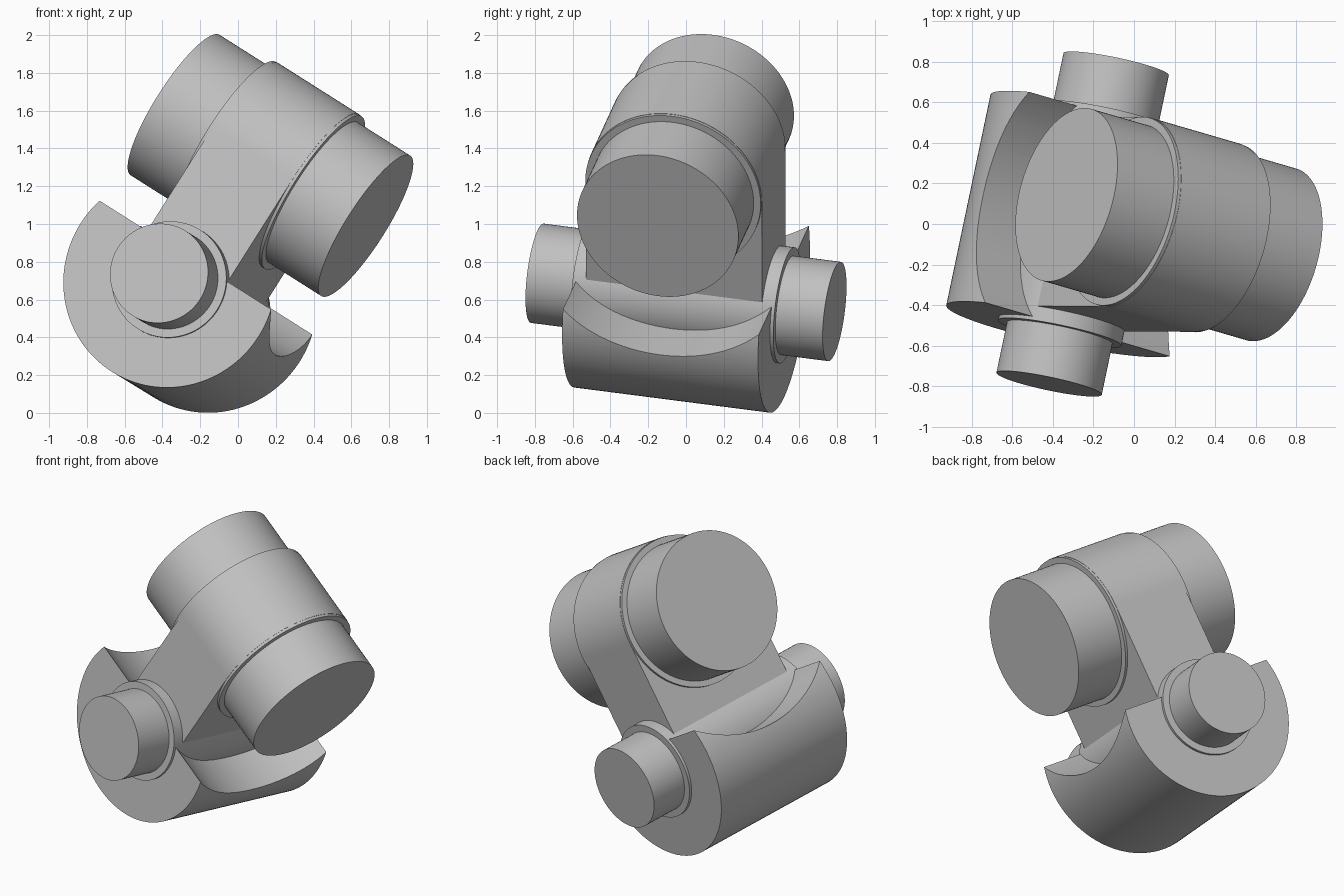
import bpy, bmesh, math
from mathutils import Matrix, Vector

old = bpy.data.objects.get("Cube")
if old:
    bpy.data.objects.remove(old, do_unlink=True)

# One plain grey for the whole part
grey = bpy.data.materials.new("plain_grey")
grey.use_nodes = True
colour = (0.53, 0.53, 0.53, 1)
grey.diffuse_color = colour
grey.node_tree.nodes["Principled BSDF"].inputs["Base Color"].default_value = colour

# Tilted frame: local X = cross barrel, local Y = hinge pin, local Z = arm
pin_axis = Vector((0.204, 0.972, -0.125)).normalized()
barrel_axis = Vector((0.821, -0.234, -0.520))
barrel_axis = (barrel_axis - pin_axis * barrel_axis.dot(pin_axis)).normalized()
arm_axis = barrel_axis.cross(pin_axis)
frame = Matrix((barrel_axis, pin_axis, arm_axis)).transposed().to_4x4()
frame.translation = (-0.253, 0, 0.638)

ARM = 0.795      # pin axis to barrel axis
SLEEVE = 0.48    # sleeve radius and arm half width
WALL = 0.26      # arm half thickness
SHELL = 0.534    # cradle half length


def finish(name, bm):
    bmesh.ops.recalc_face_normals(bm, faces=bm.faces[:])
    mesh = bpy.data.meshes.new(name)
    bm.to_mesh(mesh)
    bm.free()
    mesh.materials.append(grey)
    obj = bpy.data.objects.new(name, mesh)
    bpy.context.collection.objects.link(obj)
    obj.matrix_world = frame
    return obj


def smooth(obj):
    bpy.ops.object.select_all(action="DESELECT")
    obj.select_set(True)
    bpy.context.view_layer.objects.active = obj
    bpy.ops.object.shade_smooth_by_angle(angle=math.radians(30))


def cylinder(name, axis, radius, half, height=0.0):
    turn = Matrix.Rotation(math.pi / 2, 4, "Y" if axis == "X" else "X")
    bm = bmesh.new()
    bmesh.ops.create_cone(bm, cap_ends=True, segments=128, radius1=radius,
                          radius2=radius, depth=2 * half,
                          matrix=Matrix.Translation((0, 0, height)) @ turn)
    return finish(name, bm)


# Cradle: round bar scooped out by a large cylinder about the barrel axis
cradle = cylinder("cradle", "Y", 0.575, SHELL)
scoop = cylinder("scoop_cutter", "X", 0.8335, 1.0, ARM)
scoop.hide_render = True
cut = cradle.modifiers.new("scoop", "BOOLEAN")
cut.operation = "DIFFERENCE"
cut.solver = "EXACT"
cut.object = scoop
bpy.context.view_layer.objects.active = cradle
bpy.ops.object.modifier_apply(modifier=cut.name)
bpy.data.objects.remove(scoop, do_unlink=True)
smooth(cradle)

# Arm: straight sides with a round top that forms the sleeve
bm = bmesh.new()
outline = [(SLEEVE, -0.2)]
for i in range(65):
    t = math.pi * i / 64
    outline.append((SLEEVE * math.cos(t), ARM + SLEEVE * math.sin(t)))
outline.append((-SLEEVE, -0.2))
side = bm.faces.new([bm.verts.new((-WALL, y, z)) for y, z in outline])
extruded = bmesh.ops.extrude_face_region(bm, geom=[side])["geom"]
bmesh.ops.translate(bm, vec=(2 * WALL, 0, 0),
                    verts=[v for v in extruded if isinstance(v, bmesh.types.BMVert)])
smooth(finish("arm", bm))

# Barrel and pin, each with a shallow collar
smooth(cylinder("barrel", "X", 0.44, 0.615, ARM))
smooth(cylinder("barrel_collar", "X", 0.478, 0.277, ARM))
smooth(cylinder("pin", "Y", 0.265, 0.81))
smooth(cylinder("pin_collar", "Y", 0.31, 0.552))
